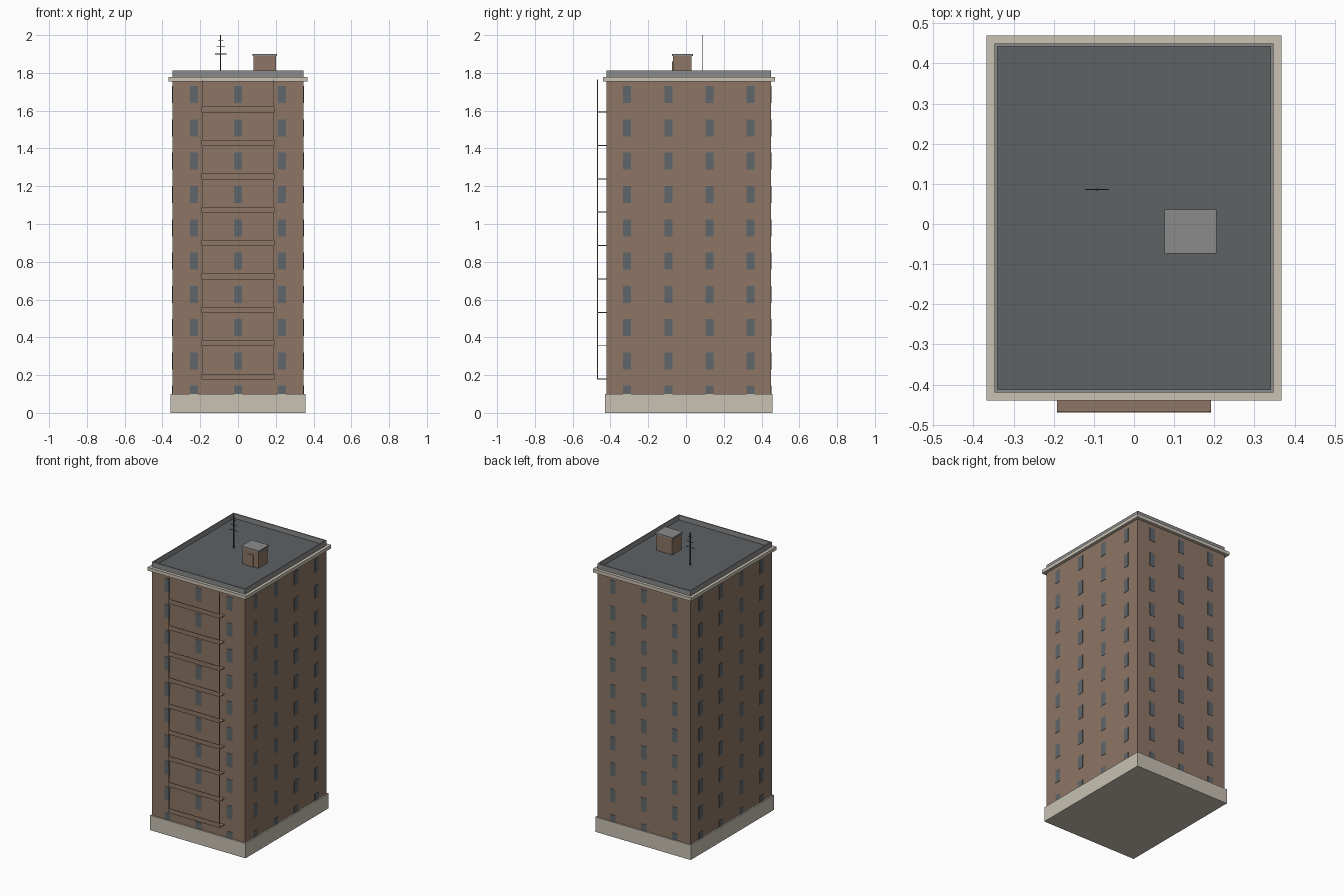
import bpy
import bmesh
from mathutils import Matrix, Vector

cube = bpy.data.objects.get("Cube")
if cube:
    bpy.data.objects.remove(cube, do_unlink=True)


def material(name, rgb):
    """Flat material from display RGB values, converted to linear."""
    lin = [((c / 255 + 0.055) / 1.055) ** 2.4 for c in rgb] + [1.0]
    m = bpy.data.materials.new(name)
    m.use_nodes = True
    m.diffuse_color = lin
    bsdf = m.node_tree.nodes["Principled BSDF"]
    bsdf.inputs["Base Color"].default_value = lin
    return m


brick = material("brown brick", (141, 118, 102))
stone = material("cream stone", (200, 193, 179))
glass = material("slate glass", (95, 102, 107))
tar = material("dark roofing", (94, 98, 100))
concrete = material("grey concrete", (139, 139, 139))
metal = material("dark metal", (60, 60, 62))


def boxes(name, mat, extents):
    """One object made of boxes, each given as (x0, x1, y0, y1, z0, z1)."""
    bm = bmesh.new()
    for x0, x1, y0, y1, z0, z1 in extents:
        centre = Vector((x0 + x1, y0 + y1, z0 + z1)) / 2
        size = Matrix.Diagonal((x1 - x0, y1 - y0, z1 - z0, 1))
        bmesh.ops.create_cube(bm, size=1, matrix=Matrix.Translation(centre) @ size)
    mesh = bpy.data.meshes.new(name)
    bm.to_mesh(mesh)
    bm.free()
    mesh.materials.append(mat)
    obj = bpy.data.objects.new(name, mesh)
    bpy.context.collection.objects.link(obj)
    return obj


W, FRONT, BACK = 0.348, -0.42, 0.45
ROOF, TOP = 1.778, 1.812


def block(grow, z0, z1):
    """Box around the tower footprint, widened by grow."""
    return (-W - grow, W + grow, FRONT - grow, BACK + grow, z0, z1)


# Tower, plinth and cornice
boxes("tower_walls", brick, [block(0, 0.05, 1.76)])
boxes("plinth", stone, [block(0.009, 0, 0.1)])
boxes("cornice", stone, [block(0.02, 1.755, ROOF)])

# Roof deck and parapet
T = 0.008
boxes("roof_deck", tar, [block(-T, ROOF - 0.01, ROOF + 0.002)])
boxes("parapet", concrete, [
    (-W, W, FRONT, FRONT + T, ROOF, TOP),
    (-W, W, BACK - T, BACK, ROOF, TOP),
    (-W, -W + T, FRONT + T, BACK - T, ROOF, TOP),
    (W - T, W, FRONT + T, BACK - T, ROOF, TOP),
])

# Windows: ten floors, three columns front and back, four on each side
FLOOR, HALF_W, HALF_H, PLATE = 0.1762, 0.021, 0.045, 0.002
panes = {"front": [], "back": [], "left": [], "right": []}
for floor in range(10):
    z = 0.099 + floor * FLOOR
    zs = (z - HALF_H, z + HALF_H)
    for i in range(3):
        x = (i - 1) * 2 * W / 3
        xs = (x - HALF_W, x + HALF_W)
        panes["front"].append((*xs, FRONT - PLATE, FRONT + PLATE, *zs))
        panes["back"].append((*xs, BACK - PLATE, BACK + PLATE, *zs))
    for i in range(4):
        y = FRONT + (i + 0.5) * (BACK - FRONT) / 4
        ys = (y - HALF_W, y + HALF_W)
        panes["left"].append((W - PLATE, W + PLATE, *ys, *zs))
        panes["right"].append((-W - PLATE, -W + PLATE, *ys, *zs))
for side, extents in panes.items():
    boxes(side + "_windows", glass, extents)

# Fire escape: landings with low front guards, and two tall posts
OUT, REACH = -0.469, 0.192
landings, guards = [], []
for i in range(9):
    z = 0.176 + i * 0.1768
    landings.append((-REACH, REACH, OUT, FRONT, z, z + 0.005))
    guards.append((-REACH, REACH, OUT, OUT + 0.003, z, z + 0.031))
boxes("escape_landings", brick, landings)
boxes("escape_guards", brick, guards)
boxes("escape_posts", brick, [
    (s * 0.189 - 0.002, s * 0.189 + 0.002, OUT - 0.001, OUT + 0.003, 0.176, 1.765)
    for s in (-1, 1)])

# Stair hut on the roof
boxes("stair_hut", brick, [(0.082, 0.2, -0.068, 0.03, ROOF, 1.89)])
boxes("stair_hut_door", brick, [(0.12, 0.162, -0.073, -0.068, ROOF, 1.86)])
boxes("stair_hut_cap", concrete, [(0.076, 0.206, -0.073, 0.036, 1.889, 1.9)])

# Antenna with three crossbars
AX, AY, R = -0.092, 0.086, 0.0025
boxes("antenna_mast", metal, [(AX - R, AX + R, AY - R, AY + R, ROOF, 2.0)])
boxes("antenna_crossbars", metal, [
    (AX - half, AX + half, AY - 0.0015, AY + 0.0015, z - 0.0015, z + 0.0015)
    for half, z in ((0.03, 1.9), (0.022, 1.938), (0.014, 1.972))])
